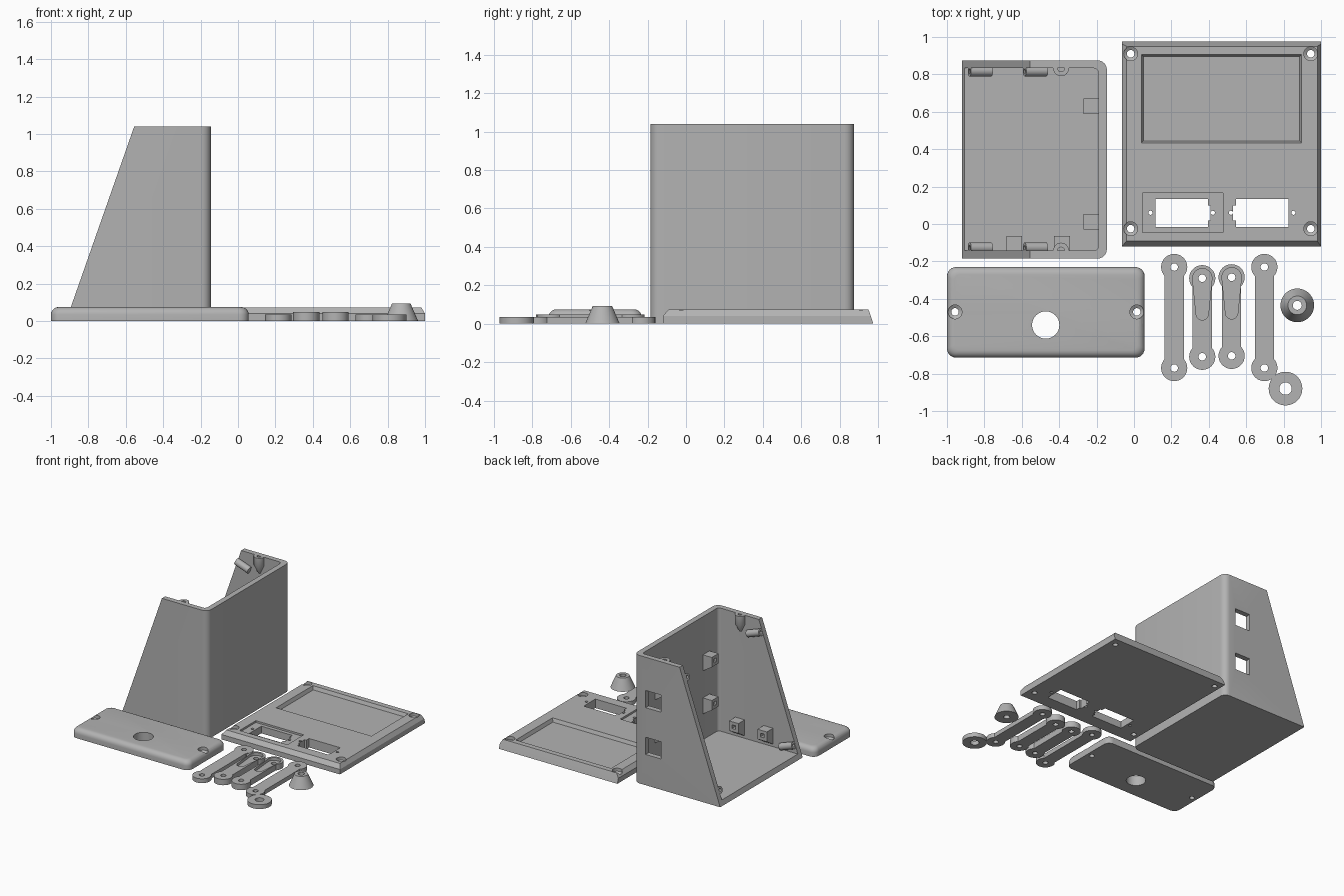
import bpy, bmesh
from math import sin, cos, pi, atan2
from mathutils import Vector, Matrix

cube = bpy.data.objects.get("Cube")
if cube:
    bpy.data.objects.remove(cube, do_unlink=True)

grey = bpy.data.materials.new("plain grey")
grey.use_nodes = True
COLOUR = (0.45, 0.45, 0.45, 1)
grey.diffuse_color = COLOUR
grey.node_tree.nodes["Principled BSDF"].inputs["Base Color"].default_value = COLOUR
parts = []


def finish(name, bm):
    bmesh.ops.recalc_face_normals(bm, faces=bm.faces)
    mesh = bpy.data.meshes.new(name)
    bm.to_mesh(mesh)
    bm.free()
    mesh.materials.append(grey)
    obj = bpy.data.objects.new(name, mesh)
    bpy.context.collection.objects.link(obj)
    return obj


def loft(name, rings):
    """Solid through rings of 3D points, capped at both ends."""
    bm = bmesh.new()
    loops = [[bm.verts.new(p) for p in ring] for ring in rings]
    n = len(loops[0])
    for a, b in zip(loops, loops[1:]):
        for i in range(n):
            j = (i + 1) % n
            bm.faces.new((a[i], a[j], b[j], b[i]))
    bm.faces.new(loops[0])
    bm.faces.new(loops[-1])
    return finish(name, bm)


def prism(name, outline, lo, hi, axis="Z"):
    place = {"Z": lambda a, b, t: (a, b, t), "Y": lambda a, b, t: (a, t, b),
             "X": lambda a, b, t: (t, a, b)}[axis]
    return loft(name, [[place(a, b, t) for a, b in outline] for t in (lo, hi)])


def rect(x0, x1, y0, y1, radii=(0, 0, 0, 0), steps=6):
    """Rectangle outline; radii for right-top, left-top, left-bottom, right-bottom."""
    pts = []
    for k, (x, y, r) in enumerate(zip((x1, x0, x0, x1), (y1, y1, y0, y0), radii)):
        sx, sy = (1 if x == x1 else -1), (1 if y == y1 else -1)
        for i in range(steps + 1 if r else 1):
            a = (k + i / steps) * pi / 2
            pts.append((x - sx * r + r * cos(a), y - sy * r + r * sin(a)))
    return pts


def box(name, x0, x1, y0, y1, z0, z1):
    return prism(name, rect(x0, x1, y0, y1), z0, z1)


def turned(name, x, y, profile, sides=32):
    """Round solid from (radius, height) pairs."""
    return loft(name, [[(x + r * cos(2 * pi * i / sides), y + r * sin(2 * pi * i / sides), z)
                        for i in range(sides)] for r, z in profile])


def combine(obj, others, operation="DIFFERENCE"):
    for other in others:
        other.hide_render = True
        mod = obj.modifiers.new("shape", "BOOLEAN")
        mod.operation, mod.solver, mod.object = operation, "EXACT", other
    deps = bpy.context.evaluated_depsgraph_get()
    mesh = bpy.data.meshes.new_from_object(obj.evaluated_get(deps))
    obj.modifiers.clear()
    obj.data = mesh
    for other in others:
        bpy.data.objects.remove(other, do_unlink=True)
    return obj


def hole(x, y, r, lo=-0.1, hi=0.2):
    return turned("hole_cutter", x, y, [(r, lo), (r, hi)])


def screw_hole(x, y, top):
    return turned("screw_cutter", x, y, [(0.02, -0.1), (0.02, top - 0.035), (0.037, top - 0.025),
                                         (0.037, top + 0.1)])


# Housing: rounded shell, open on top and along the slanted face
TOP, FLOOR = 1.04, 0.04
housing = prism("housing", rect(-0.92, -0.145, -0.185, 0.875, (0.05, 0, 0, 0.05)), 0, TOP)
slope = prism("slope_cutter", [(-0.92, 0), (-0.555, TOP), (-0.4845, 1.24), (-2, 1.24), (-2, 0)],
              -1, 2, "Y")
cavity = prism("cavity_cutter", rect(-2, -0.19, -0.143, 0.833, (0.025, 0, 0, 0.025)), FLOOR, 2)
windows = [box("window_cutter", -0.39, -0.25, 0.7, 1, z, z + 0.14) for z in (0.25, 0.63)]
combine(housing, [slope, cavity] + windows)
parts.append(housing)

# Angled screw tubes along the slanted opening
inward = Vector((TOP, 0, -0.365)).normalized()
turn = inward.to_track_quat("Z", "Y").to_matrix().to_4x4()
for label, z in (("lower", 0.11), ("upper", 0.95)):
    for side, y in (("back", 0.817), ("front", -0.127)):
        tube = turned(label + "_" + side + "_screw_tube", 0, 0, [(0.028, 0.002), (0.028, 0.125)], 20)
        combine(tube, [turned("bore", 0, 0, [(0.012, -0.1), (0.012, 0.09)], 16)])
        tube.data.transform(Matrix.Translation((-0.92 + 0.351 * z, y, z)) @ turn)
        parts.append(tube)

# Lid screw bosses tapering into the side walls
for side, y in (("back", 0.832), ("front", -0.142)):
    boss = turned(side + "_lid_boss", -0.39, y, [(0.008, 0.9), (0.042, 0.97), (0.042, TOP)], 24)
    parts.append(combine(boss, [hole(-0.39, y, 0.018, 0.96, 1.2)]))

# Board mounting brackets, wedge shaped underneath, with a screw bore
def bracket(name, wall, direction, centre, z, axis):
    tip = wall + direction * 0.08
    shape = [(wall - direction * 0.01, z), (wall, z), (tip, z + 0.05), (tip, z + 0.13),
             (wall - direction * 0.01, z + 0.13)]
    b = prism(name, shape, centre - 0.042, centre + 0.042, axis)
    side = "X" if axis == "Y" else "Y"
    bore = prism("bore", rect(centre - 0.015, centre + 0.015, z + 0.075, z + 0.105),
                 wall + direction * 0.02, wall + direction * 0.2, side)
    parts.append(combine(b, [bore]))

for y in (0.63, 0.012):
    for z in (0.25, 0.6):
        bracket("rear_wall_bracket", -0.19, -1, y, z, "Y")
for x in (-0.64, -0.385):
    bracket("side_wall_bracket", -0.143, 1, x, 0.06, "X")

# Front panel with bevelled rim
def ring(x0, x1, y0, y1, z):
    return [(x, y, z) for x, y in rect(x0, x1, y0, y1)]

panel = loft("face_panel", [ring(-0.065, 1, -0.12, 0.975, 0), ring(-0.065, 1, -0.12, 0.962, 0.04),
                            ring(-0.04, 0.98, -0.092, 0.95, 0.073)])
cuts = [loft("screen_cutter", [ring(0.05, 0.885, 0.445, 0.895, 0.045),
                               ring(0.036, 0.899, 0.431, 0.909, 0.08)]),
        box("plate_cutter", 0.045, 0.475, -0.045, 0.165, 0.058, 0.2)]
for x in (0.255, 0.685):
    cuts.append(box("socket_cutter", x - 0.14, x + 0.14, -0.015, 0.135, -0.1, 0.2))
    cuts += [hole(x + s * 0.167, 0.06, 0.011) for s in (-1, 1)]
cuts += [box("notch_cutter", 0.39, 0.41, 0.02, 0.1, -0.1, 0.2),
         box("notch_cutter", 0.53, 0.55, 0.02, 0.1, -0.1, 0.2)]
cuts += [screw_hole(x, y, 0.073) for x in (-0.018, 0.945) for y in (-0.025, 0.91)]
parts.append(combine(panel, cuts))

# Lid with rounded top edges
def lid_ring(inset, z):
    r = (0.05 - inset / 2,) * 4
    return [(x, y, z) for x, y in rect(-1 + inset, 0.057 - inset, -0.715 + inset, -0.23 - inset, r)]

curve = [(0.04 * (1 - cos(a)), 0.035 + 0.04 * sin(a)) for a in [i * pi / 10 for i in range(6)]]
lid = loft("lid", [lid_ring(0, 0)] + [lid_ring(i, z) for i, z in curve])
parts.append(combine(lid, [hole(-0.472, -0.54, 0.073)] + [screw_hole(x, -0.47, 0.075)
                                                          for x in (-0.957, 0.015)]))

# Linkage arms: plain bars, and thicker ones with a recess for a servo horn
def arm(name, x, y0, y1, height, horn=False):
    a = box(name, x - 0.051, x + 0.051, y0, y1, 0, height)
    combine(a, [turned("arm_end", x, y, [(0.07, 0), (0.07, height)]) for y in (y0, y1)], "UNION")
    cutters = [hole(x, y, 0.02) for y in (y0, y1)]
    if horn:
        big = [(x + 0.052 * cos(i * pi / 12), y1 + 0.052 * sin(i * pi / 12)) for i in range(13)]
        small = [(x - 0.033 * cos(i * pi / 12), y1 - 0.19 - 0.033 * sin(i * pi / 12))
                 for i in range(13)]
        cutters.append(prism("horn_cutter", big + small, 0.025, 0.2))
    parts.append(combine(a, cutters))

arm("outer_left_arm", 0.215, -0.77, -0.23, 0.035)
arm("inner_left_arm", 0.365, -0.71, -0.29, 0.048, True)
arm("inner_right_arm", 0.522, -0.705, -0.285, 0.048, True)
arm("outer_right_arm", 0.697, -0.77, -0.23, 0.035)

# Washer and conical knob
washer = turned("washer", 0.81, -0.88, [(0.09, 0), (0.09, 0.035)], 40)
parts.append(combine(washer, [hole(0.81, -0.88, 0.033)]))
knob = turned("conical_knob", 0.873, -0.435, [(0.09, 0), (0.05, 0.093)], 40)
parts.append(combine(knob, [hole(0.873, -0.435, 0.024)]))

# Smooth round surfaces, keep edges sharp
bpy.ops.object.select_all(action="DESELECT")
for obj in parts:
    obj.select_set(True)
bpy.context.view_layer.objects.active = housing
bpy.ops.object.shade_smooth_by_angle(angle=pi / 6)
